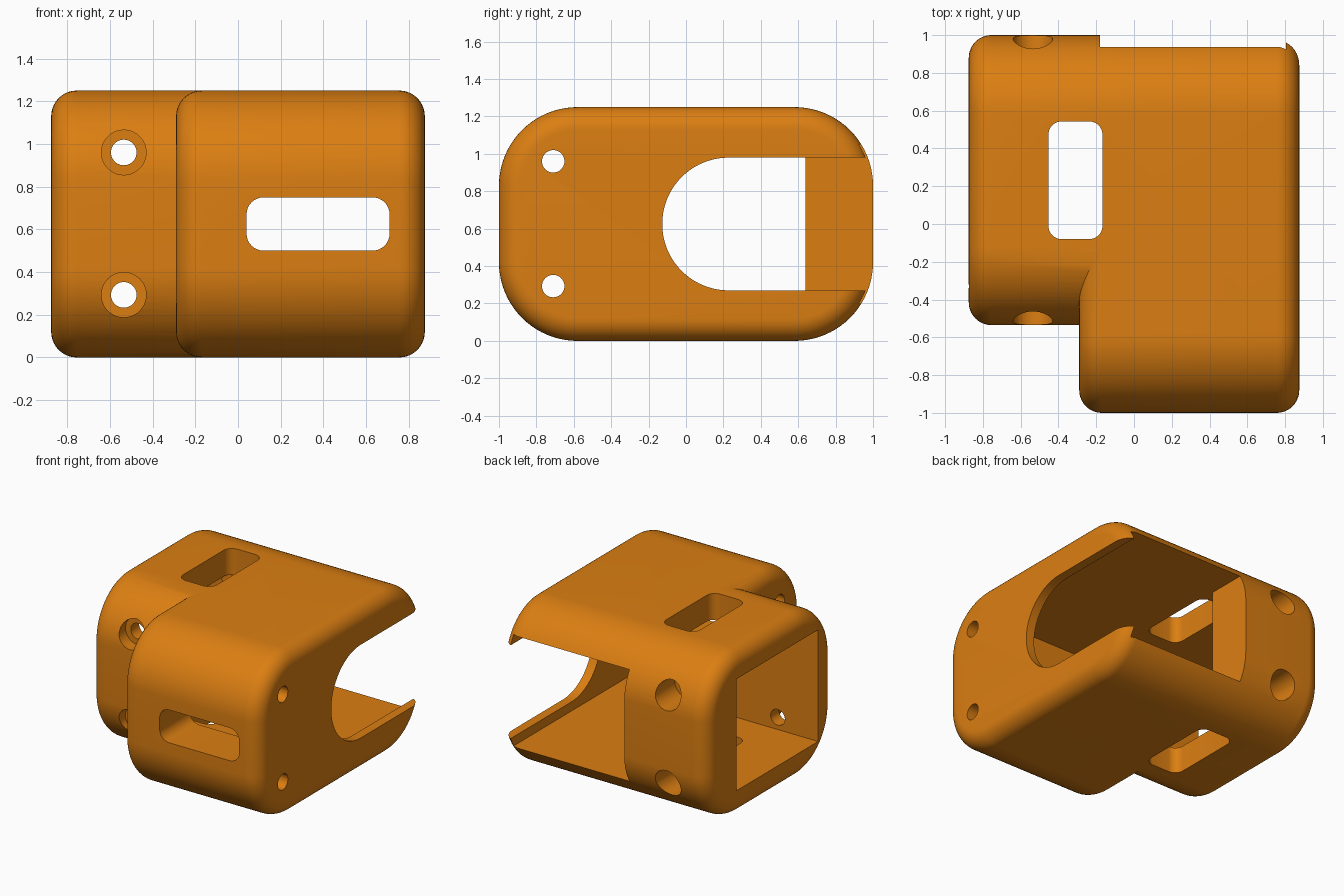
import bpy, bmesh, math
from mathutils import Vector

if "Cube" in bpy.data.objects:
    bpy.data.objects.remove(bpy.data.objects["Cube"])

orange = bpy.data.materials.new("orange plastic")
orange.diffuse_color = (0.71, 0.21, 0.006, 1)
orange.use_nodes = True
orange.node_tree.nodes["Principled BSDF"].inputs["Base Color"].default_value = orange.diffuse_color


def rounded_rect(u0, u1, v0, v1, r, seg):
    """Counter-clockwise outline of a rounded rectangle."""
    pts = []
    corners = [(u1 - r, v1 - r), (u0 + r, v1 - r), (u0 + r, v0 + r), (u1 - r, v0 + r)]
    for k, (cu, cv) in enumerate(corners):
        for i in range(seg + 1):
            a = math.pi / 2 * (k + i / seg)
            pts.append((cu + r * math.cos(a), cv + r * math.sin(a)))
    return pts


def loft(name, rings):
    """Closed solid through rings of equal point count."""
    bm = bmesh.new()
    loops = [[bm.verts.new(p) for p in ring] for ring in rings]
    for a, b in zip(loops, loops[1:]):
        for i in range(len(a)):
            j = (i + 1) % len(a)
            bm.faces.new((a[i], a[j], b[j], b[i]))
    bm.faces.new(loops[0][::-1])
    bm.faces.new(loops[-1])
    bmesh.ops.recalc_face_normals(bm, faces=bm.faces)
    me = bpy.data.meshes.new(name)
    bm.to_mesh(me)
    bm.free()
    ob = bpy.data.objects.new(name, me)
    bpy.context.collection.objects.link(ob)
    me.materials.append(orange)
    return ob


def prism(name, pts, axis, lo, hi):
    """Extrude a 2D outline along x, y or z."""
    def place(p, t):
        u, v = p
        return {"x": (t, u, v), "y": (u, t, v), "z": (u, v, t)}[axis]
    return loft(name, [[place(p, t) for p in pts] for t in (lo, hi)])


def circle(cu, cv, r, n=40):
    return [(cu + r * math.cos(2 * math.pi * i / n), cv + r * math.sin(2 * math.pi * i / n))
            for i in range(n)]


R, F, H = 0.42, 0.12, 1.25     # profile radius, end fillet, height


def section(x, y0, inset):
    return [(x, y, z) for y, z in
            rounded_rect(y0 + inset, 1 - inset, inset, H - inset, R - inset, 20)]


def fillet_rings(x_end, direction, y0, n=10):
    """Rings from the flat end to the full section."""
    rings = []
    for i in range(n + 1):
        a = math.pi / 2 * i / n
        rings.append(section(x_end + direction * F * (1 - math.sin(a)), y0, F * (1 - math.cos(a))))
    return rings[::-1]


# Outer shell: long right body and shorter left body
shell = loft("housing_shell",
             fillet_rings(-0.29, 1, -1) + fillet_rings(0.875, -1, -1)[::-1])
left_body = loft("left_body",
                 fillet_rings(-0.875, 1, -0.535) + [section(-0.17, -0.535, 0)])


def boolean(cutter, operation="DIFFERENCE"):
    m = shell.modifiers.new("bool", "BOOLEAN")
    m.operation, m.object, m.solver = operation, cutter, "EXACT"
    bpy.context.view_layer.objects.active = shell
    bpy.ops.object.modifier_apply(modifier=m.name)
    bpy.data.objects.remove(cutter)


boolean(left_body, "UNION")

# Inner cavity, open to the back and to the left
boolean(prism("cavity", [(-1.1, -0.34), (-0.18, -0.34), (-0.18, -0.64), (0.805, -0.64),
                         (0.805, 1.2), (-0.18, 1.2), (-0.18, 0.64), (-1.1, 0.64)],
              "z", 0.2, 1.05))

# U-shaped notch in the right wall
zc, nr = H / 2, 0.355
arc = [(0.228 + nr * math.cos(a), zc + nr * math.sin(a))
       for a in (math.pi / 2 + math.pi * i / 40 for i in range(41))]
boolean(prism("notch", arc + [(1.2, zc - nr), (1.2, zc + nr)], "x", 0.6, 1.1))

# Rounded slots through top, bottom and front
boolean(prism("vertical_slot", rounded_rect(-0.453, -0.167, -0.08, 0.543, 0.07, 8), "z", -0.2, 1.5))
boolean(prism("front_slot", rounded_rect(0.04, 0.71, 0.5, 0.75, 0.08, 8), "y", -1.2, -0.4))

# Screw holes, with counterbores on the left body
for z in (0.293, 0.96):
    boolean(prism("side_hole", circle(-0.71, z, 0.06), "x", -0.6, 1.1))
    boolean(prism("post_hole", circle(-0.535, z, 0.06), "y", -0.8, 1.2))
    boolean(prism("front_bore", circle(-0.535, z, 0.105), "y", -0.8, -0.44))
    boolean(prism("back_bore", circle(-0.535, z, 0.105), "y", 0.75, 1.2))

# Smooth curves, keep edges sharp
bpy.ops.object.select_all(action="DESELECT")
shell.select_set(True)
bpy.context.view_layer.objects.active = shell
bpy.ops.object.shade_smooth_by_angle(angle=math.radians(30))
